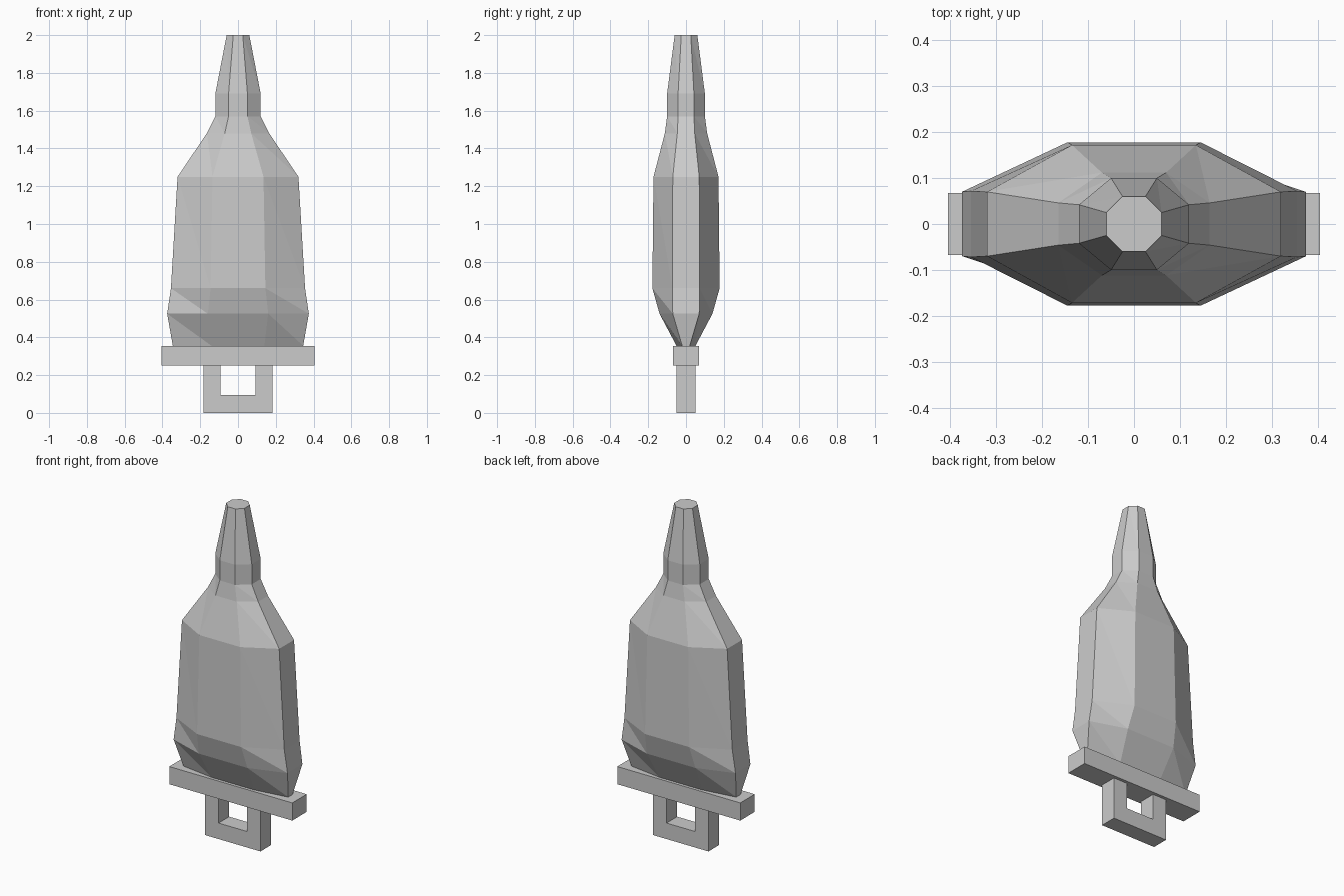
import bpy, bmesh

if "Cube" in bpy.data.objects:
    bpy.data.objects.remove(bpy.data.objects["Cube"])

grey = bpy.data.materials.new("plain grey")
grey.diffuse_color = (0.6, 0.6, 0.6, 1)
grey.use_nodes = True
grey.node_tree.nodes["Principled BSDF"].inputs["Base Color"].default_value = grey.diffuse_color


def finish(name, bm):
    bmesh.ops.recalc_face_normals(bm, faces=bm.faces)
    mesh = bpy.data.meshes.new(name)
    bm.to_mesh(mesh)
    bm.free()
    mesh.materials.append(grey)
    bpy.context.collection.objects.link(bpy.data.objects.new(name, mesh))


def extrude_profile(name, points, depth):
    """Extrude an x-z outline symmetrically along y."""
    bm = bmesh.new()
    rings = [[bm.verts.new((x, y, z)) for x, z in points] for y in (-depth, depth)]
    bm.faces.new(rings[0])
    bm.faces.new(rings[1][::-1])
    n = len(points)
    for i in range(n):
        j = (i + 1) % n
        bm.faces.new((rings[0][i], rings[0][j], rings[1][j], rings[1][i]))
    finish(name, bm)


# Bottle-like body: z, half width, front flat half width, half depth, side flat half depth
levels = [
    (0.355, 0.345, 0.14, 0.05, 0.02),
    (0.525, 0.375, 0.16, 0.14, 0.07),
    (0.66, 0.355, 0.145, 0.178, 0.072),
    (1.25, 0.32, 0.135, 0.172, 0.07),
    (1.48, 0.165, 0.07, 0.112, 0.046),
    (1.57, 0.12, 0.05, 0.10, 0.042),
    (1.69, 0.12, 0.05, 0.10, 0.042),
    (2.0, 0.06, 0.025, 0.06, 0.025),
]
bm = bmesh.new()
rings = []
for z, w, fw, d, sd in levels:
    ring = [(-fw, -d), (fw, -d), (w, -sd), (w, sd), (fw, d), (-fw, d), (-w, sd), (-w, -sd)]
    rings.append([bm.verts.new((x, y, z)) for x, y in ring])
for low, high in zip(rings, rings[1:]):
    for i in range(8):
        j = (i + 1) % 8
        bm.faces.new((low[i], low[j], high[i]))
        bm.faces.new((low[j], high[j], high[i]))
bm.faces.new(rings[0][::-1])
bm.faces.new(rings[-1])
finish("body", bm)

# Flat bar under the body
extrude_profile("base_bar", [(-0.405, 0.25), (0.405, 0.25), (0.405, 0.355), (-0.405, 0.355)], 0.068)

# Square loop hanging below the bar
extrude_profile("bottom_loop", [(-0.183, 0), (0.183, 0), (0.183, 0.25), (0.093, 0.25),
                                (0.093, 0.095), (-0.093, 0.095), (-0.093, 0.25), (-0.183, 0.25)], 0.05)
